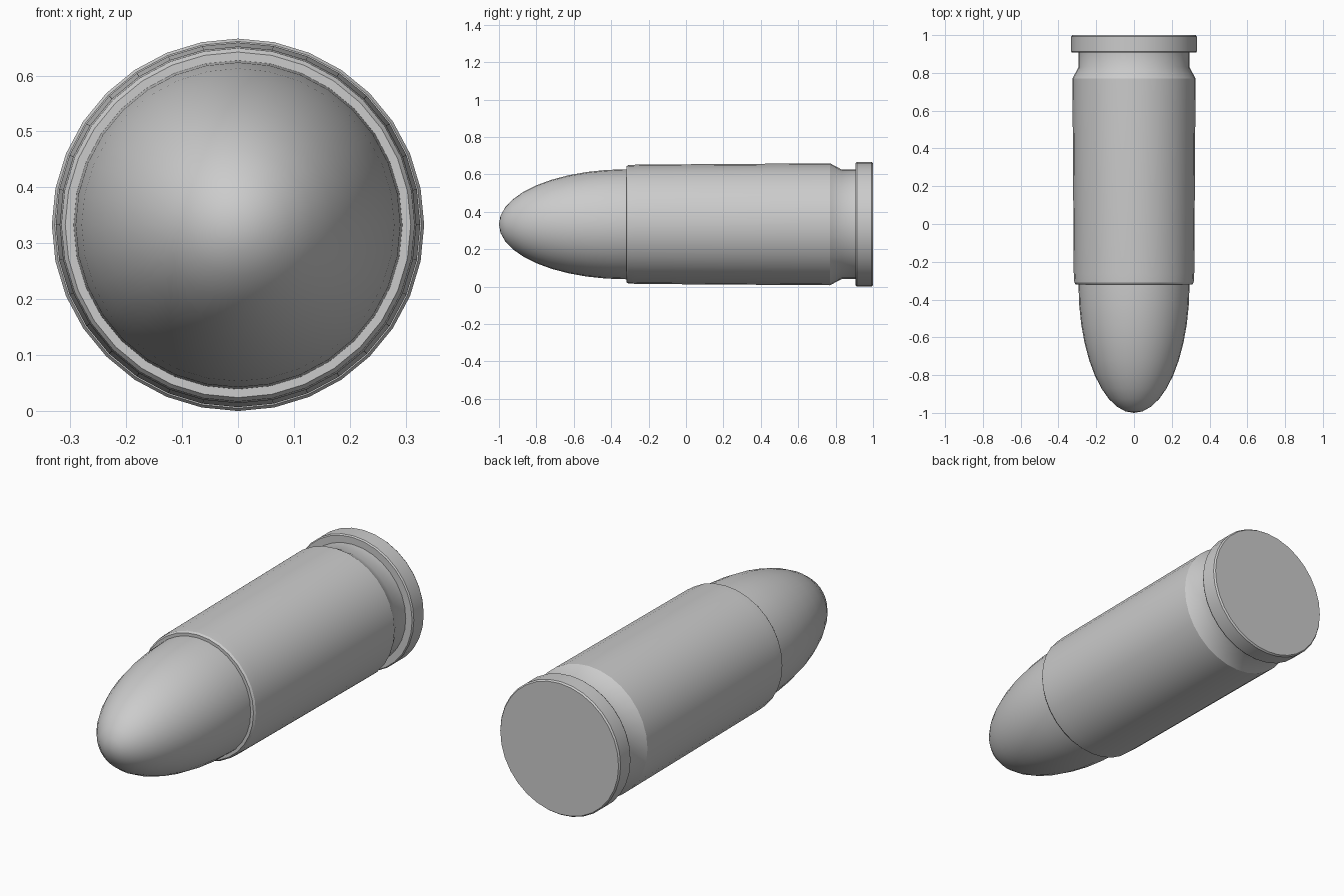
import bpy, bmesh, math

if "Cube" in bpy.data.objects:
    bpy.data.objects.remove(bpy.data.objects["Cube"])

SIDES = 32
AXIS_Z = 0.333


def lathe(name, profile):
    """Revolve (y, radius) points around the long axis; caps both ends."""
    bm = bmesh.new()
    rings = []
    for y, r in profile:
        if r < 1e-5:
            rings.append([bm.verts.new((0, y, AXIS_Z))])
            continue
        rings.append([bm.verts.new((r * math.sin(2 * math.pi * i / SIDES), y,
                                    AXIS_Z + r * math.cos(2 * math.pi * i / SIDES)))
                      for i in range(SIDES)])
    for a, b in zip(rings, rings[1:]):
        for i in range(SIDES):
            j = (i + 1) % SIDES
            if len(a) == 1:
                bm.faces.new((a[0], b[j], b[i]))
            else:
                bm.faces.new((a[i], a[j], b[j], b[i]))
    for ring in (rings[0], rings[-1]):
        if len(ring) > 1:
            bm.faces.new(ring)
    bmesh.ops.recalc_face_normals(bm, faces=bm.faces)
    mesh = bpy.data.meshes.new(name)
    bm.to_mesh(mesh)
    bm.free()
    obj = bpy.data.objects.new(name, mesh)
    bpy.context.collection.objects.link(obj)
    bpy.ops.object.select_all(action='DESELECT')
    bpy.context.view_layer.objects.active = obj
    obj.select_set(True)
    bpy.ops.object.shade_smooth_by_angle(angle=math.radians(28))
    return obj


# Rounded nose: half ellipse, with a short plug seated inside the sleeve
STEPS = 10
nose = [(-0.32 - 0.68 * math.cos(t), 0.294 * math.sin(t))
        for t in (math.pi / 2 * i / STEPS for i in range(STEPS + 1))]
lathe("rounded_nose", nose + [(-0.28, 0.294)])

# Sleeve, groove and rim in one revolved shell
lathe("sleeve_with_rim", [
    (-0.319, 0.294), (-0.319, 0.309), (-0.310, 0.316), (-0.26, 0.319),
    (0.77, 0.326), (0.832, 0.293), (0.907, 0.293),
    (0.907, 0.328), (0.914, 0.333), (0.992, 0.333), (1.0, 0.327)])
